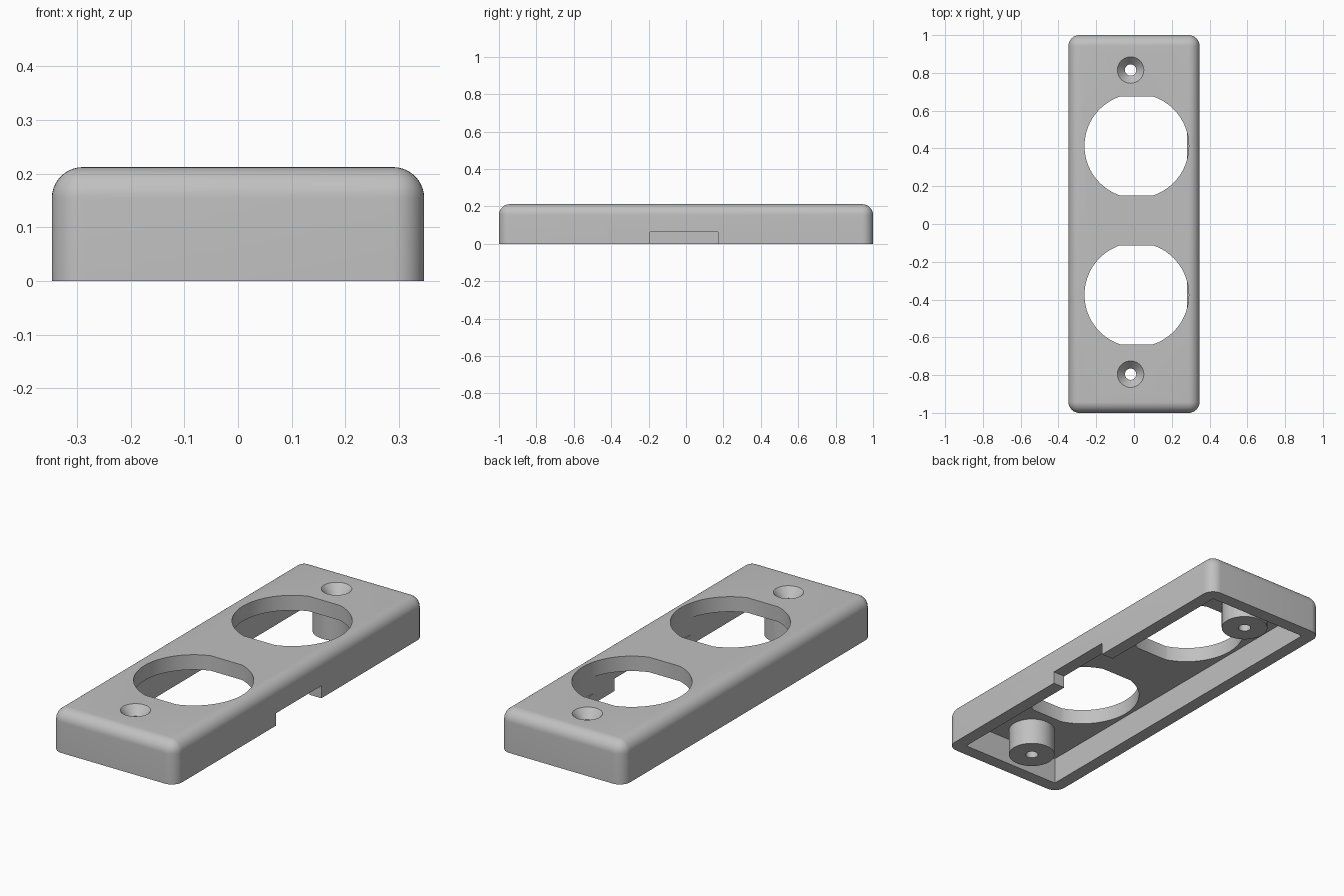
import bpy, bmesh, math

cube = bpy.data.objects.get("Cube")
if cube:
    bpy.data.objects.remove(cube, do_unlink=True)

W, L, H = 0.694, 2.0, 0.212      # outer size
WALL, CEILING, ROUND = 0.066, 0.136, 0.058
OPENINGS = (0.413, -0.375)       # y of the two large openings
SCREWS = (0.815, -0.795)         # y of the two screw holes
SCREW_X = -0.018

grey = bpy.data.materials.new("grey_plastic")
grey.use_nodes = True
grey.diffuse_color = (0.53, 0.53, 0.53, 1)
grey.node_tree.nodes["Principled BSDF"].inputs["Base Color"].default_value = grey.diffuse_color


def add_object(name, bm):
    bmesh.ops.recalc_face_normals(bm, faces=bm.faces)
    mesh = bpy.data.meshes.new(name)
    bm.to_mesh(mesh)
    bm.free()
    mesh.materials.append(grey)
    ob = bpy.data.objects.new(name, mesh)
    bpy.context.collection.objects.link(ob)
    return ob


def box_mesh(x0, x1, y0, y1, z0, z1):
    bm = bmesh.new()
    bmesh.ops.create_cube(bm, size=1)
    for v in bm.verts:
        v.co = ((x0 + x1) / 2 + v.co.x * (x1 - x0),
                (y0 + y1) / 2 + v.co.y * (y1 - y0),
                (z0 + z1) / 2 + v.co.z * (z1 - z0))
    return bm


def prism(name, outline, z0, z1):
    bm = bmesh.new()
    face = bm.faces.new([bm.verts.new((x, y, z0)) for x, y in outline])
    top = bmesh.ops.extrude_face_region(bm, geom=[face])["geom"]
    for v in top:
        if isinstance(v, bmesh.types.BMVert):
            v.co.z = z1
    return add_object(name, bm)


def cone(name, x, y, z0, z1, r0, r1, sides=48):
    bm = bmesh.new()
    bmesh.ops.create_cone(bm, cap_ends=True, segments=sides, radius1=r0, radius2=r1, depth=z1 - z0)
    bmesh.ops.translate(bm, verts=bm.verts, vec=(x, y, (z0 + z1) / 2))
    return add_object(name, bm)


def combine(target, tool, operation):
    mod = target.modifiers.new(tool.name, "BOOLEAN")
    mod.operation, mod.solver, mod.object = operation, "EXACT", tool
    bpy.context.view_layer.objects.active = target
    bpy.ops.object.modifier_apply(modifier=mod.name)
    bpy.data.objects.remove(tool, do_unlink=True)


# Rounded cover body, with square bottom edges
bm = box_mesh(-W / 2, W / 2, -L / 2, L / 2, 0, H)
rounded = [e for e in bm.edges if any(v.co.z > H / 2 for v in e.verts)]
bmesh.ops.bevel(bm, geom=rounded, offset=ROUND, segments=10, profile=0.5, affect="EDGES")
cover = add_object("cover_plate", bm)

# Hollow underside
ix, iy = W / 2 - WALL, L / 2 - WALL
combine(cover, add_object("cavity", box_mesh(-ix, ix, -iy, iy, -0.1, CEILING)), "DIFFERENCE")

# Cable notch through the +x wall
notch = box_mesh(ix - 0.03, W / 2 + 0.1, -0.193, 0.172, -0.1, 0.063)
combine(cover, add_object("notch", notch), "DIFFERENCE")

# Round openings with flattened ends
radius, flat = 0.276, 0.262
half = math.asin(flat / radius)
n = 48
for y in OPENINGS:
    right = [-half + 2 * half * i / n for i in range(n + 1)]
    angles = right + [a + math.pi for a in right]
    outline = [(0.014 + radius * math.cos(a), y + radius * math.sin(a)) for a in angles]
    combine(cover, prism("opening", outline, 0.05, H + 0.1), "DIFFERENCE")

# Screw posts, through holes and countersinks
for y in SCREWS:
    combine(cover, cone("screw_post", SCREW_X, y, 0, H - 0.04, 0.111, 0.111), "UNION")
    combine(cover, cone("screw_hole", SCREW_X, y, -0.1, H + 0.1, 0.03, 0.03), "DIFFERENCE")
    combine(cover, cone("countersink", SCREW_X, y, H - 0.045, H + 0.0045, 0.03, 0.074), "DIFFERENCE")

bpy.ops.object.select_all(action="DESELECT")
cover.select_set(True)
bpy.context.view_layer.objects.active = cover
bpy.ops.object.shade_smooth_by_angle(angle=math.radians(30))
